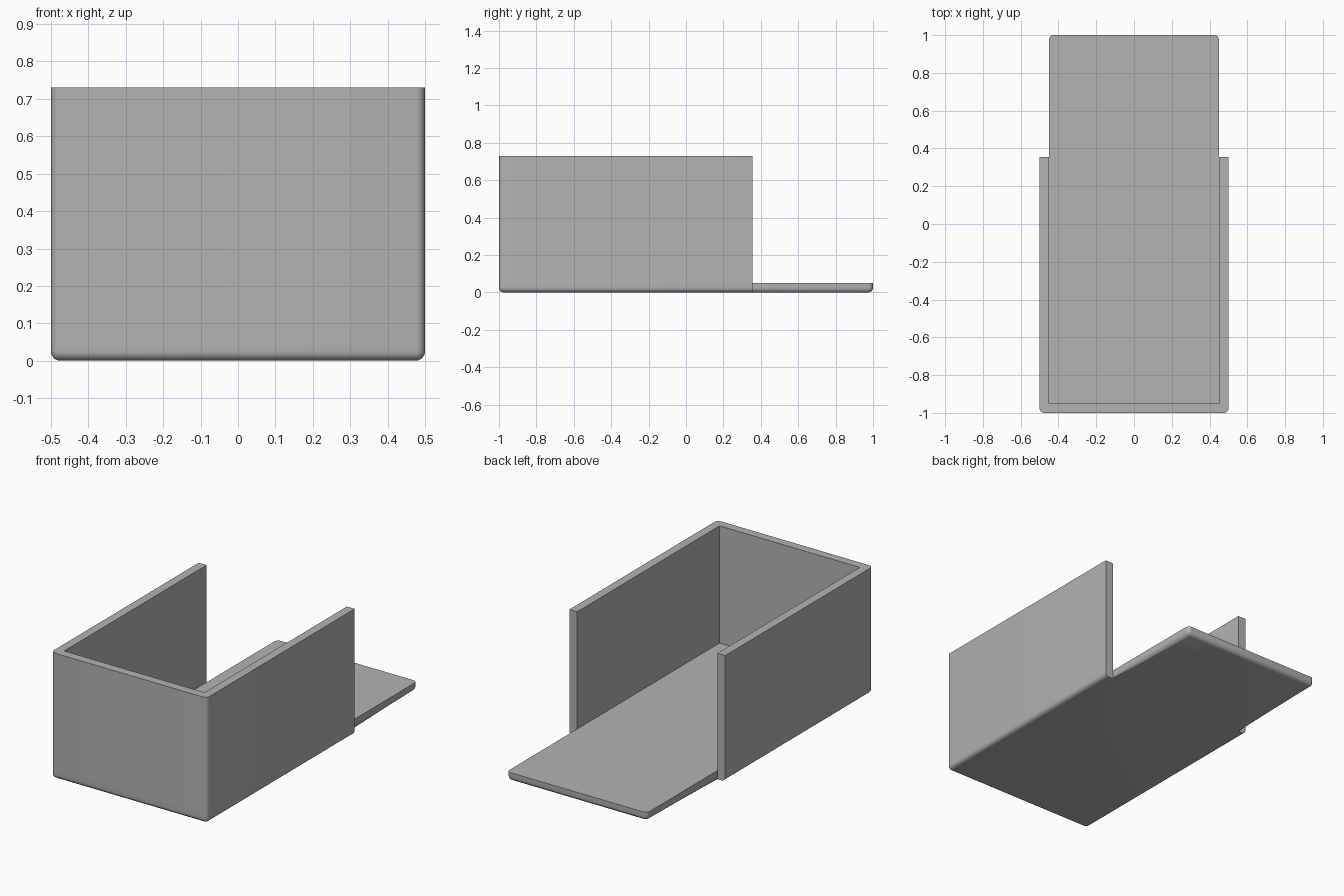
import bpy
import bmesh

cube = bpy.data.objects.get("Cube")
if cube:
    bpy.data.objects.remove(cube)

WALL_TOP, FLOOR_TOP, RADIUS = 0.73, 0.05, 0.025
XS = (-0.5, -0.45, 0.45, 0.5)
YS = (-1.0, -0.95, 0.355, 1.0)

grey = bpy.data.materials.new("plain grey")
grey.use_nodes = True
colour = (0.45, 0.45, 0.45, 1)
grey.diffuse_color = colour
grey.node_tree.nodes["Principled BSDF"].inputs["Base Color"].default_value = colour

bm = bmesh.new()


def raise_faces(faces, height):
    """Extrude faces up and return the new top faces."""
    new = bmesh.ops.extrude_face_region(bm, geom=faces)["geom"]
    for v in new:
        if isinstance(v, bmesh.types.BMVert):
            v.co.z = height
    return [f for f in new if isinstance(f, bmesh.types.BMFace)]


# Footprint: tray plan with a narrower tongue at the back
grid = {(i, j): bm.verts.new((x, y, 0)) for i, x in enumerate(XS) for j, y in enumerate(YS)}
cells = [bm.faces.new([grid[i, j], grid[i + 1, j], grid[i + 1, j + 1], grid[i, j + 1]])
         for i in range(3) for j in range(3) if j < 2 or i == 1]
for v in [v for v in bm.verts if not v.link_faces]:
    bm.verts.remove(v)

# Floor slab, with the underside kept
bottom = bmesh.ops.duplicate(bm, geom=cells)
tops = raise_faces(cells, FLOOR_TOP)
bmesh.ops.remove_doubles(bm, verts=bm.verts, dist=0.0001)

# Walls around the front and both sides
wall_cells = [f for f in tops if f.is_valid
              and (abs(f.calc_center_median().x) > 0.45 or f.calc_center_median().y < -0.95)]
raise_faces(wall_cells, WALL_TOP)
bmesh.ops.recalc_face_normals(bm, faces=bm.faces)
bmesh.ops.dissolve_limit(bm, angle_limit=0.01, verts=bm.verts, edges=bm.edges)


# Rounded outer corners and lower edges; wall ends stay square
def is_rounded(edge):
    a, b = (v.co for v in edge.verts)
    mid = (a + b) / 2
    if max(a.z, b.z) < 0.001:
        return abs(mid.y - YS[2]) > 0.001
    upright = (a - b).xy.length < 0.001
    return upright and (abs(mid.y) > 0.99) and abs(mid.x) > 0.44


bmesh.ops.bevel(bm, geom=[e for e in bm.edges if is_rounded(e)], offset=RADIUS,
                offset_type='OFFSET', segments=6, profile=0.5, affect='EDGES')
bmesh.ops.recalc_face_normals(bm, faces=bm.faces)

mesh = bpy.data.meshes.new("open_tray")
bm.to_mesh(mesh)
bm.free()
mesh.materials.append(grey)
tray = bpy.data.objects.new("open_tray", mesh)
bpy.context.collection.objects.link(tray)
bpy.context.view_layer.objects.active = tray
tray.select_set(True)
bpy.ops.object.shade_smooth_by_angle(angle=0.6)
